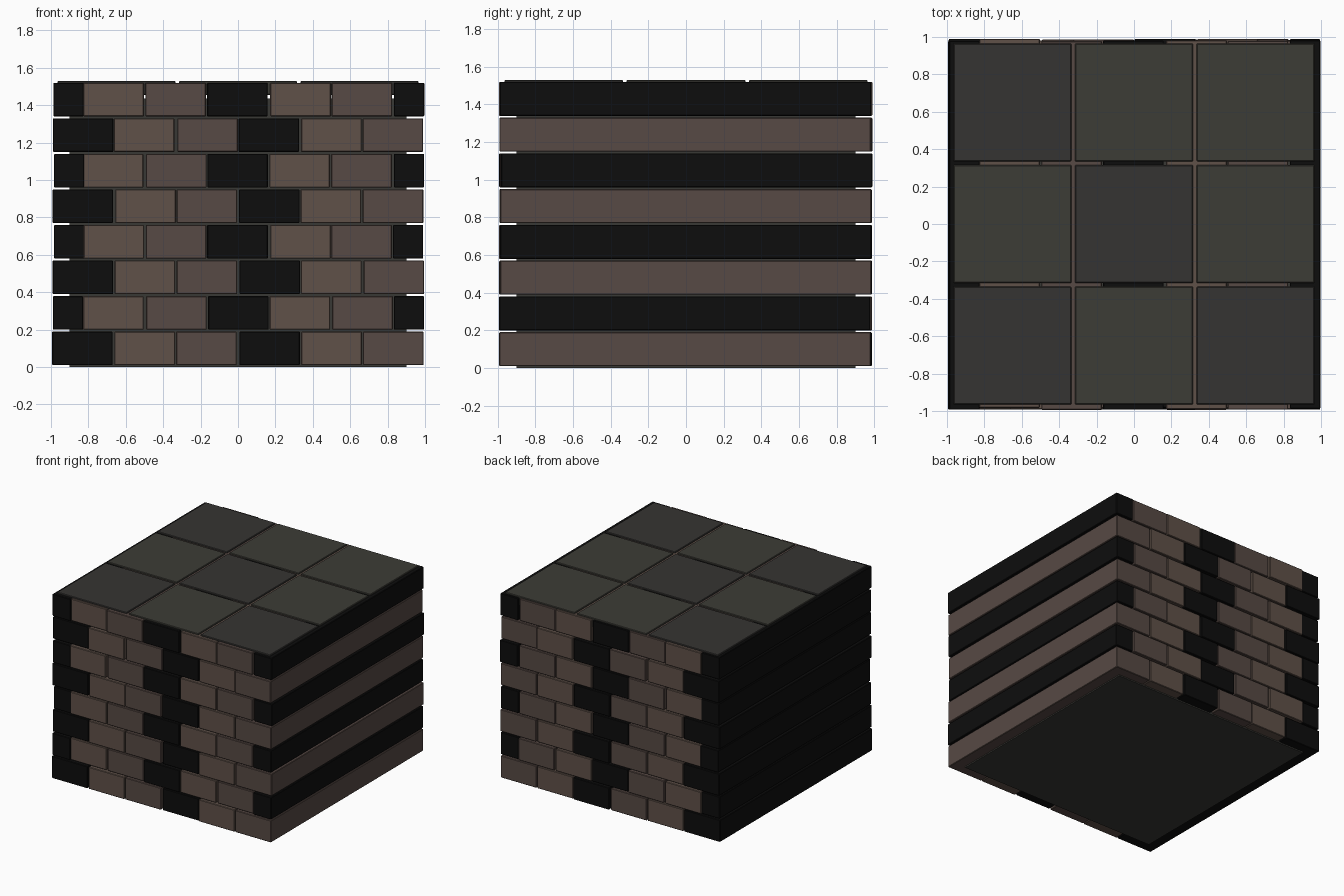
import bpy, bmesh, random
from mathutils import Matrix, Vector

if "Cube" in bpy.data.objects:
    bpy.data.objects.remove(bpy.data.objects["Cube"])

random.seed(4)


def material(name, rgb):
    m = bpy.data.materials.new(name)
    m.diffuse_color = (*rgb, 1)
    m.use_nodes = True
    m.node_tree.nodes["Principled BSDF"].inputs["Base Color"].default_value = m.diffuse_color
    return m


BLACK = material("black_brick", (0.004, 0.004, 0.004))
BROWN_A = material("light_brown_brick", (0.115, 0.082, 0.066))
BROWN_B = material("dark_brown_brick", (0.095, 0.067, 0.058))
MORTAR = material("mortar", (0.04, 0.04, 0.035))
SLAB_A = material("slab_dark", (0.036, 0.034, 0.032))
SLAB_B = material("slab_olive", (0.046, 0.045, 0.037))
BRICKS = [BLACK, BROWN_A, BROWN_B]


def block(name, center, size, mat, bevel=0.0):
    """Box with an optional small chamfer on all edges."""
    bm = bmesh.new()
    bmesh.ops.create_cube(bm, size=1, matrix=Matrix.Diagonal((*size, 1)))
    if bevel:
        bmesh.ops.bevel(bm, geom=bm.edges[:], offset=bevel, segments=1, affect='EDGES')
    me = bpy.data.meshes.new(name)
    bm.to_mesh(me)
    bm.free()
    me.materials.append(mat)
    ob = bpy.data.objects.new(name, me)
    ob.location = Vector(center)
    bpy.context.collection.objects.link(ob)
    return ob


# mortar core, recessed behind the brick faces
block("mortar_core", (0, 0, 0.7175), (1.8, 1.8, 1.435), MORTAR)

# full-depth brick bars in eight staggered courses
PITCH = 0.332
for row in range(8):
    z = 0.1 + 0.19 * row
    if row % 2 == 0:
        spans = [(-2.5 * PITCH + PITCH * k, 0.324) for k in range(6)]
    else:
        spans = ([(-0.906, 0.162)] +
                 [(-2 * PITCH + PITCH * k, 0.324) for k in range(5)] +
                 [(0.911, 0.162)])
    for k, (x, width) in enumerate(spans):
        dx = random.uniform(-0.004, 0.004)
        dy = random.uniform(-0.008, 0.004)
        block(f"brick_{row}_{k}", (x + dx, dy, z), (width, 1.972, 0.18),
              BRICKS[k % 3], 0.004)

# three by three paving slabs let into the top course
for i in range(3):
    for j in range(3):
        mat = SLAB_A if (i + j) % 2 == 0 and (i, j) != (2, 2) else SLAB_B
        block(f"top_slab_{i}_{j}", (0.65 * (i - 1), 0.65 * (j - 1), 1.4925),
              (0.63, 0.63, 0.075), mat, 0.004)
